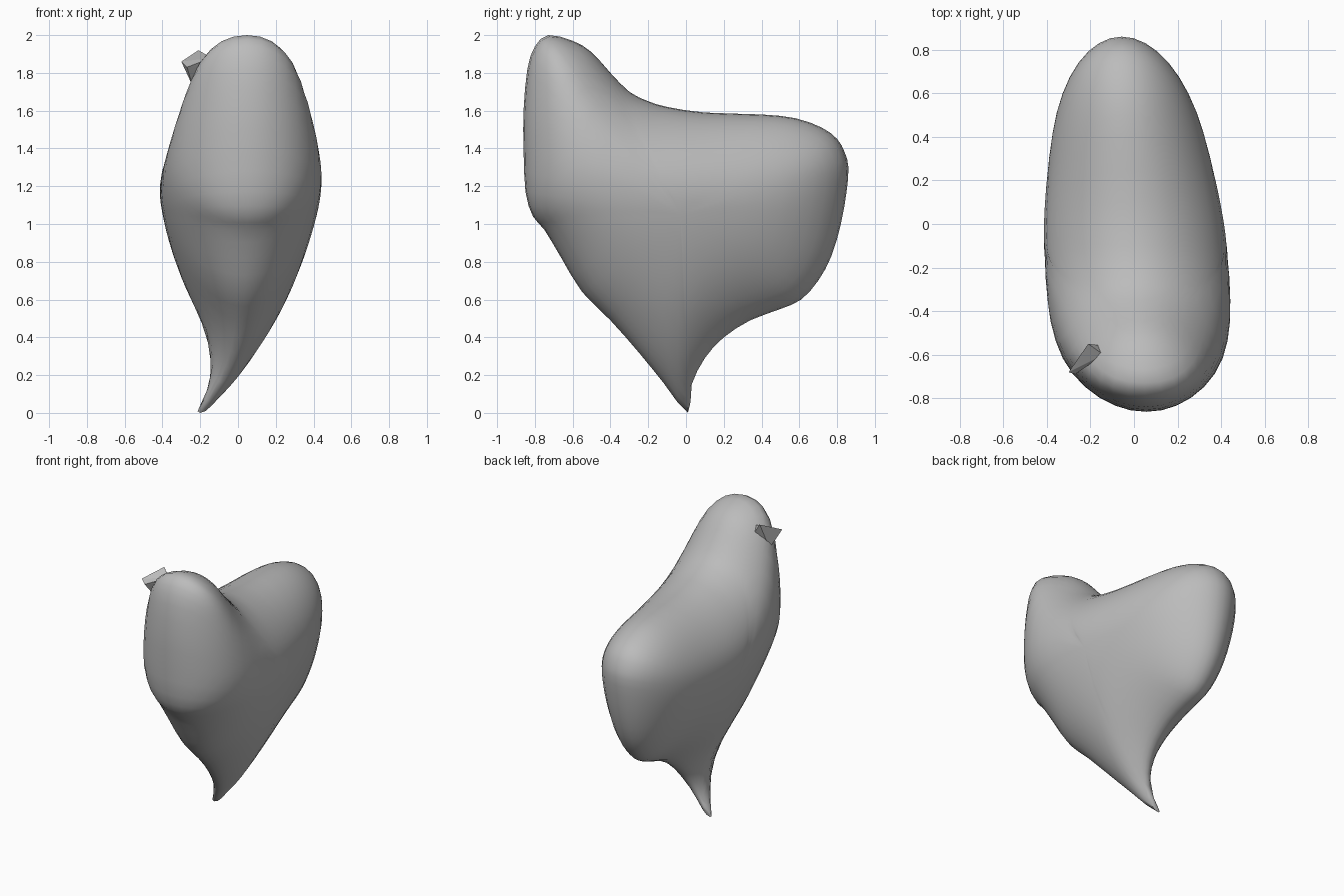
import bpy
import bmesh
import math
from mathutils import Vector

default = bpy.data.objects.get("Cube")
if default:
    bpy.data.objects.remove(default)

grey = bpy.data.materials.new("soft grey")
grey.use_nodes = True
colour = (0.5, 0.5, 0.5, 1)
grey.diffuse_color = colour
grey.node_tree.nodes["Principled BSDF"].inputs["Base Color"].default_value = colour


def finish(bm, name, angle):
    """Turn a bmesh into a shaded object."""
    bmesh.ops.recalc_face_normals(bm, faces=bm.faces)
    mesh = bpy.data.meshes.new(name)
    bm.to_mesh(mesh)
    bm.free()
    mesh.materials.append(grey)
    obj = bpy.data.objects.new(name, mesh)
    bpy.context.collection.objects.link(obj)
    bpy.ops.object.select_all(action="DESELECT")
    obj.select_set(True)
    bpy.context.view_layer.objects.active = obj
    bpy.ops.object.shade_smooth_by_angle(angle=math.radians(angle))
    return obj


def interpolate(table, value):
    """Linear lookup in a sorted list of (position, result) pairs."""
    for (a, fa), (b, fb) in zip(table, table[1:]):
        if value <= b:
            return fa + (fb - fa) * max(value - a, 0) / (b - a)
    return table[-1][1]


def resample(points, steps):
    """Closed smooth curve through the points."""
    result = []
    n = len(points)
    for i in range(n):
        p, a, b, q = (Vector(points[(i + k) % n]) for k in (-1, 0, 1, 2))
        for j in range(steps):
            t = j / steps
            result.append(a + (b - p) * t / 2 + (p - a * 2.5 + b * 2 - q / 2) * t ** 2
                          + (a * 3 - p - b * 3 + q) * t ** 3 / 2)
    return result


# Side outline of the heart as (y, z), from the tip up the back and down the front
outline = [
    (.01, 0), (.03, .15), (.1, .29), (.2, .4), (.34, .49), (.5, .55), (.61, .6),
    (.7, .7), (.77, .83), (.82, 1), (.85, 1.17), (.86, 1.3), (.84, 1.38), (.8, 1.45),
    (.72, 1.51), (.58, 1.56), (.4, 1.58), (.1, 1.59), (-.1, 1.62), (-.2, 1.65),
    (-.3, 1.7), (-.4, 1.8), (-.5, 1.91), (-.6, 1.97), (-.73, 2), (-.8, 1.94),
    (-.84, 1.82), (-.86, 1.6), (-.86, 1.4), (-.85, 1.17), (-.81, 1.04), (-.75, .97),
    (-.66, .82), (-.55, .64), (-.4, .49), (-.25, .32), (-.12, .16),
]
# Greatest half width of the body at each height
widths = [(.1, .05), (.2, .075), (.4, .155), (.6, .255), (.8, .335), (1, .395), (1.2, .43),
          (1.4, .4), (1.6, .35), (1.8, .275), (1.92, .2)]
middle = Vector((-.03, 1.05))
ROUNDING = .5
RINGS = 12

samples = resample(outline, 20)
rim = resample(outline, 2)
lengths = [(samples[i] - samples[i - 1]).length for i in range(len(samples))]


def fullness(p):
    """Rounded thickness factor, zero on the outline and one deep inside."""
    total = sum(w / max((p - q).length_squared, 1e-9) ** 2 for q, w in zip(samples, lengths))
    depth = (total * 2 / math.pi) ** (-1 / 3)
    shallow = 1 - min(depth / ROUNDING, 1)
    slimmer_back = 1 - .17 * (p.x + math.sqrt(p.x ** 2 + .02))
    return math.sqrt(1 - shallow ** 2) * slimmer_back


# Flat grid of rings in the side plane, with the factor for each point
grid = []
for i in range(1, RINGS):
    s = math.sin(math.pi / 2 * i / RINGS)
    ring = [middle.lerp(r, s) for r in rim]
    grid.append([(p, fullness(p)) for p in ring])
grid.append([(p, 0) for p in rim])

# Scale the factor so that every height reaches its greatest half width
scale = []
for height, width in widths:
    peak = max(f for ring in grid for p, f in ring if abs(p.y - height) < .04)
    scale.append((height, width / peak))


def body_point(p, f, side):
    """Lift a flat point to the left (1) or right (-1) surface."""
    y, z = p
    half = f * sum(interpolate(scale, z + d) for d in (-.08, 0, .08)) / 3
    bend = .2 * max(1 - z / .6, 0) ** 2.5
    return side * half - .065 * y - bend, y, z


# Heart body: both sides share the rim
bm = bmesh.new()
edge = [bm.verts.new(body_point(p, f, 1)) for p, f in grid[-1]]
count = len(rim)
for side in (1, -1):
    rings = [[bm.verts.new(body_point(p, f, side)) for p, f in ring] for ring in grid[:-1]]
    rings.append(edge)
    pole = bm.verts.new(body_point(middle, fullness(middle), side))
    for k in range(count):
        n = (k + 1) % count
        bm.faces.new((rings[0][k], rings[0][n], pole))
        for a, b in zip(rings, rings[1:]):
            bm.faces.new((a[k], a[n], b[n], b[k]))
finish(bm, "heart_body", 60)

# Small faceted spur flaring out near the top of the front lobe
bm = bmesh.new()
for co in ((-.3, -.68, 1.86), (-.27, -.69, 1.83), (-.21, -.55, 1.92), (-.2, -.64, 1.85),
           (-.24, -.62, 1.73), (-.13, -.56, 1.8), (-.14, -.6, 1.88)):
    bm.verts.new(co)
bmesh.ops.convex_hull(bm, input=bm.verts)
finish(bm, "spur", 20)
